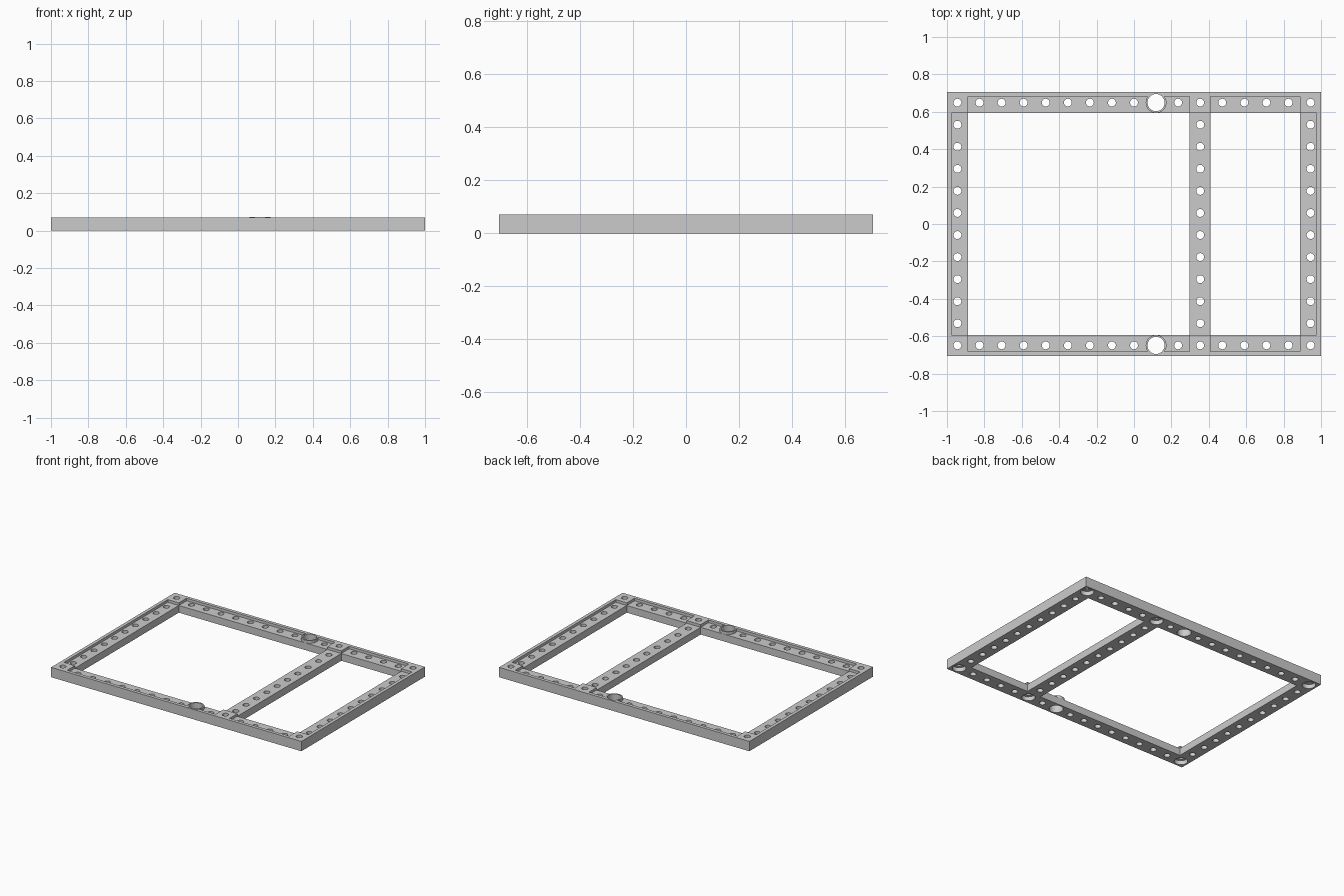
import bpy

if "Cube" in bpy.data.objects:
    bpy.data.objects.remove(bpy.data.objects["Cube"])

P = 0.118                 # hole pitch
X, Y = 8 * P, 5.5 * P     # centre lines of side and end rails
W = 0.056                 # half rail width
MID = X - 5 * P           # centre line of the cross rail
H, FLOOR = 0.071, 0.052   # full height, recessed rail height
RIM = 0.024               # outer rim thickness
BIG = P                   # x position of the large holes


def box(name, x0, x1, y0, y1, z0, z1):
    bpy.ops.mesh.primitive_cube_add(size=1, location=((x0 + x1) / 2, (y0 + y1) / 2, (z0 + z1) / 2))
    ob = bpy.context.object
    ob.name = name
    ob.scale = (x1 - x0, y1 - y0, z1 - z0)
    bpy.ops.object.transform_apply(location=True, rotation=False, scale=True)
    return ob


def cyl(name, x, y, r, z0, z1, n=24):
    bpy.ops.mesh.primitive_cylinder_add(vertices=n, radius=r, depth=z1 - z0, location=(x, y, (z0 + z1) / 2))
    bpy.context.object.name = name
    return bpy.context.object


def join(obs):
    bpy.ops.object.select_all(action='DESELECT')
    for o in obs:
        o.select_set(True)
    bpy.context.view_layer.objects.active = obs[0]
    if len(obs) > 1:
        bpy.ops.object.join()
    return obs[0]


def cut(target, cutters):
    c = join(cutters)
    c.hide_render = True
    m = target.modifiers.new("cut", 'BOOLEAN')
    m.object, m.operation, m.solver = c, 'DIFFERENCE', 'EXACT'
    bpy.context.view_layer.objects.active = target
    bpy.ops.object.modifier_apply(modifier=m.name)
    bpy.data.objects.remove(c)


# Solid slab with two window openings
frame = box("frame", -X - W, X + W, -Y - W, Y + W, 0, H)
cut(frame, [box("window", -X + W, MID - W, -Y + W, Y - W, -0.1, 0.2),
            box("window", MID + W, X - W, -Y + W, Y - W, -0.1, 0.2)])

# Recessed rail tops, leaving the outer rim and raised joint blocks
ix, iy = X + W - RIM, Y + W - RIM
cut(frame, [box("recess", -X + W, MID - W, -iy, iy, FLOOR, 0.2)])
cut(frame, [box("recess", MID + W, X - W, -iy, iy, FLOOR, 0.2)])
cut(frame, [box("recess", -ix, ix, -Y + W, Y - W, FLOOR, 0.2)])

# Row of through holes on every rail
pts = []
for i in range(17):
    x = -X + i * P
    if abs(x - BIG) > 0.01:
        pts += [(x, -Y), (x, Y)]
for j in range(1, 11):
    pts += [(x, -Y + j * P) for x in (-X, MID, X)]
cut(frame, [cyl("hole", x, y, 0.021, -0.1, 0.2) for x, y in pts])

# Counterbores under the joints, and the large holes
bores = [cyl("bore", x, s * Y, 0.044, -0.1, 0.03, 32) for x in (-X, MID, X) for s in (-1, 1)]
bores += [cyl("bore", BIG, s * Y, 0.046, -0.1, 0.2, 32) for s in (-1, 1)]
cut(frame, bores)

# Raised collars around the large holes
collars = []
for s in (-1, 1):
    collar = cyl("collar", BIG, s * Y, 0.0555, 0.04, H + 0.0008, 32)
    cut(collar, [cyl("bore", BIG, s * Y, 0.046, -0.1, 0.2, 32)])
    collars.append(collar)

# Smooth hole walls, crisp edges
for ob in [frame] + collars:
    join([ob])
    bpy.ops.object.shade_smooth_by_angle(angle=0.5)
